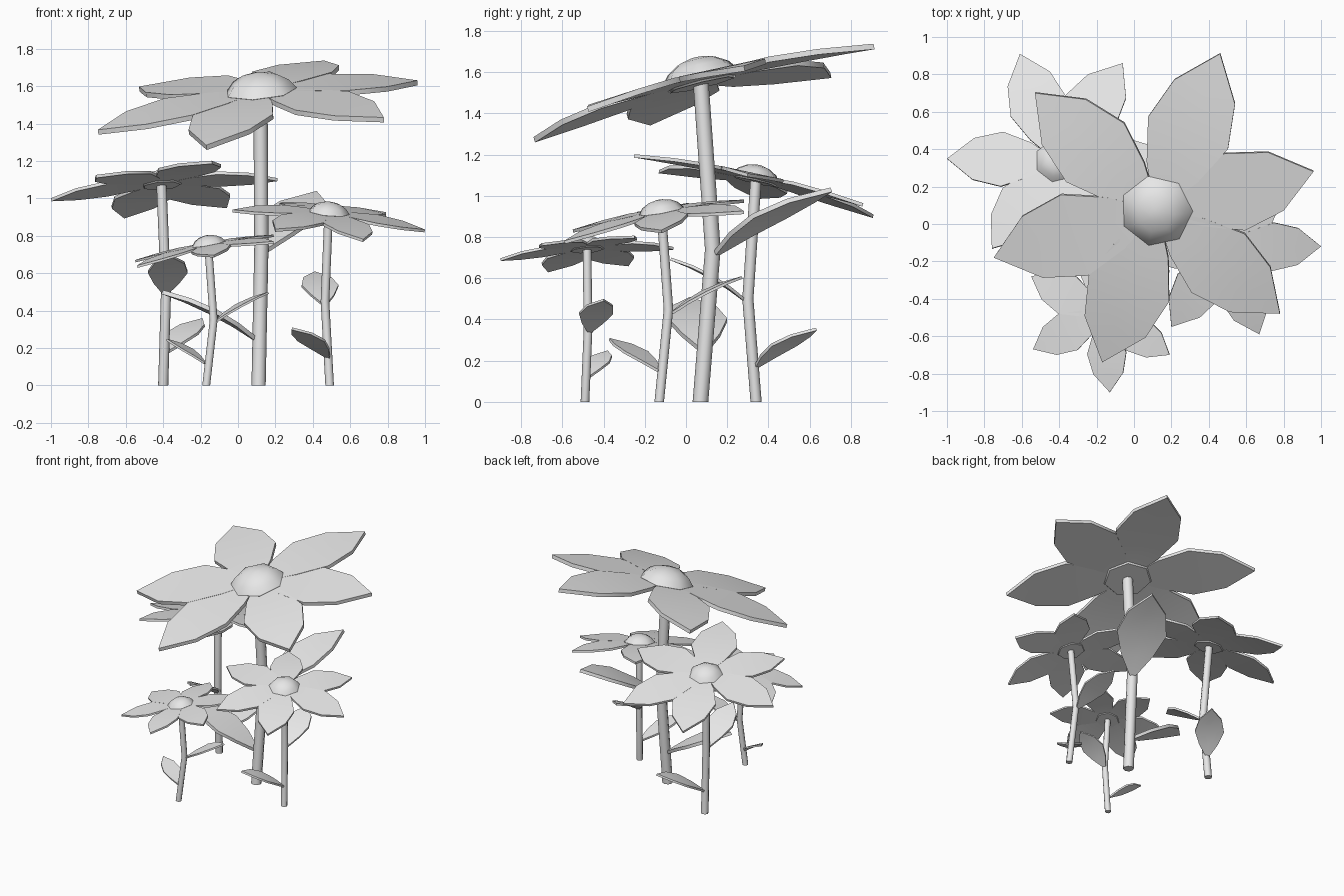
import bpy
import bmesh
from math import cos, sin, pi, radians
from mathutils import Vector

cube = bpy.data.objects.get("Cube")
if cube:
    bpy.data.objects.remove(cube, do_unlink=True)

grey = bpy.data.materials.new("plain_grey")
grey.use_nodes = True
colour = (0.8, 0.8, 0.8, 1)
grey.diffuse_color = colour
grey.node_tree.nodes["Principled BSDF"].inputs["Base Color"].default_value = colour

UP = Vector((0, 0, 1))
# Half outline of a petal or leaf: distance along, half width
OUTLINE = [(0.03, 0.03), (0.25, 0.16), (0.5, 0.25), (0.76, 0.19), (1, 0)]


def finish(name, bm):
    """Turn a bmesh into a shaded object."""
    bmesh.ops.recalc_face_normals(bm, faces=bm.faces[:])
    mesh = bpy.data.meshes.new(name)
    bm.to_mesh(mesh)
    bm.free()
    mesh.materials.append(grey)
    obj = bpy.data.objects.new(name, mesh)
    bpy.context.collection.objects.link(obj)
    bpy.ops.object.select_all(action="DESELECT")
    obj.select_set(True)
    bpy.context.view_layer.objects.active = obj
    bpy.ops.object.shade_smooth_by_angle(angle=radians(55))
    return obj


def blade(name, start, tip, up, arch, thickness):
    """Arched, pointed sheet used for petals and leaves."""
    along = tip - start
    length = along.length
    side = up.cross(along).normalized()
    normal = along.cross(side).normalized()
    bm = bmesh.new()
    rows = []
    for t, w in OUTLINE:
        middle = start + along * t + normal * (arch * length * (t - t * t))
        rows.append([bm.verts.new(middle + side * (k * w * length)) for k in (1, 0, -1)])
    for low, high in zip(rows, rows[1:]):
        for k in (0, 1):
            bm.faces.new((low[k + 1], high[k + 1], high[k], low[k]))
    bmesh.ops.remove_doubles(bm, verts=bm.verts[:], dist=0.0001)
    # Thicken downwards
    new = bmesh.ops.extrude_face_region(bm, geom=bm.faces[:], use_keep_orig=True)["geom"]
    lower = [v for v in new if isinstance(v, bmesh.types.BMVert)]
    bmesh.ops.translate(bm, verts=lower, vec=normal * -thickness)
    return finish(name, bm)


def lathe(name, rings, sides, normal=UP):
    """Skin a list of (centre, radius) rings and cap both ends."""
    turn = UP.rotation_difference(normal)
    bm = bmesh.new()
    loops = []
    for centre, radius in rings:
        loops.append([bm.verts.new(centre + turn @ Vector(
            (radius * cos(2 * pi * i / sides), radius * sin(2 * pi * i / sides), 0)))
            for i in range(sides)])
    for low, high in zip(loops, loops[1:]):
        for i in range(sides):
            j = (i + 1) % sides
            bm.faces.new((low[i], low[j], high[j], high[i]))
    bm.faces.new(loops[0][::-1])
    bm.faces.new(loops[-1])
    return finish(name, bm)


def flower(name, stem, stem_radius, hub, hub_radius, tilt, droop, tips, leaves):
    """One plant: bent stem, domed hub, ring of petals and two leaves."""
    hub = Vector(hub)
    normal = Vector((-tilt[0], -tilt[1], 1)).normalized()

    # Stem
    points = [Vector(p) for p in stem] + [hub]
    lathe(name + "_stem", [(p, stem_radius) for p in points], 8)

    # Domed hub
    dome = [(-0.2, 0.85), (0, 1), (0.25, 0.8), (0.42, 0.5), (0.5, 0.15)]
    lathe(name + "_hub", [(hub + normal * (h * hub_radius), r * hub_radius)
                          for h, r in dome], 7, normal)

    # Petals
    for i, (x, y) in enumerate(tips):
        z = hub.z + tilt[0] * (x - hub.x) + tilt[1] * (y - hub.y) - droop
        blade(f"{name}_petal_{i + 1}", hub, Vector((x, y, z)), normal,
              droop / hub_radius / 4, hub_radius * 0.14)

    # Leaves
    for i, (start, tip) in enumerate(leaves):
        blade(f"{name}_leaf_{i + 1}", Vector(start), Vector(tip), UP, 0.2, hub_radius * 0.12)


flower("tall_flower",
       stem=[(0.11, 0.07, 0), (0.125, 0.13, 0.74)], stem_radius=0.038,
       hub=(0.12, 0.07, 1.575), hub_radius=0.195, tilt=(0.09, 0.24), droop=0.07,
       tips=[(0.46, 0.91), (0.96, 0.28), (0.78, -0.48),
             (-0.17, -0.74), (-0.75, -0.18), (-0.53, 0.7)],
       leaves=[((0.13, 0.13, 0.72), (0.42, 0.7, 1.04)),
               ((0.11, 0.09, 0.25), (-0.4, 0.02, 0.51))])

flower("back_flower",
       stem=[(-0.4, 0.34, 0), (-0.385, 0.3, 0.5)], stem_radius=0.027,
       hub=(-0.41, 0.34, 1.09), hub_radius=0.12, tilt=(0.08, -0.22), droop=0.04,
       tips=[(-0.06, 0.86), (-0.61, 0.91), (-1, 0.35),
             (-0.76, -0.13), (-0.14, -0.25), (0.21, 0.3)],
       leaves=[((-0.39, 0.3, 0.49), (-0.36, -0.07, 0.7)),
               ((-0.4, 0.33, 0.17), (-0.19, 0.63, 0.36))])

flower("front_flower",
       stem=[(-0.17, -0.49, 0), (-0.13, -0.475, 0.35)], stem_radius=0.021,
       hub=(-0.16, -0.48, 0.755), hub_radius=0.095, tilt=(0.18, 0.08), droop=0.03,
       tips=[(-0.13, -0.9), (0.19, -0.7), (0.19, -0.25),
             (-0.2, -0.06), (-0.55, -0.28), (-0.54, -0.67)],
       leaves=[((-0.17, -0.48, 0.12), (-0.38, -0.38, 0.25)),
               ((-0.13, -0.47, 0.34), (0.16, -0.4, 0.5))])

flower("side_flower",
       stem=[(0.49, -0.13, 0), (0.465, -0.085, 0.45)], stem_radius=0.023,
       hub=(0.485, -0.12, 0.925), hub_radius=0.112, tilt=(-0.1, 0.18), droop=0.04,
       tips=[(1, -0.12), (0.67, -0.59), (0.2, -0.55),
             (-0.03, -0.1), (0.24, 0.28), (0.79, 0.28)],
       leaves=[((0.465, -0.08, 0.43), (0.41, 0.27, 0.61)),
               ((0.49, -0.12, 0.15), (0.29, -0.37, 0.31))])
